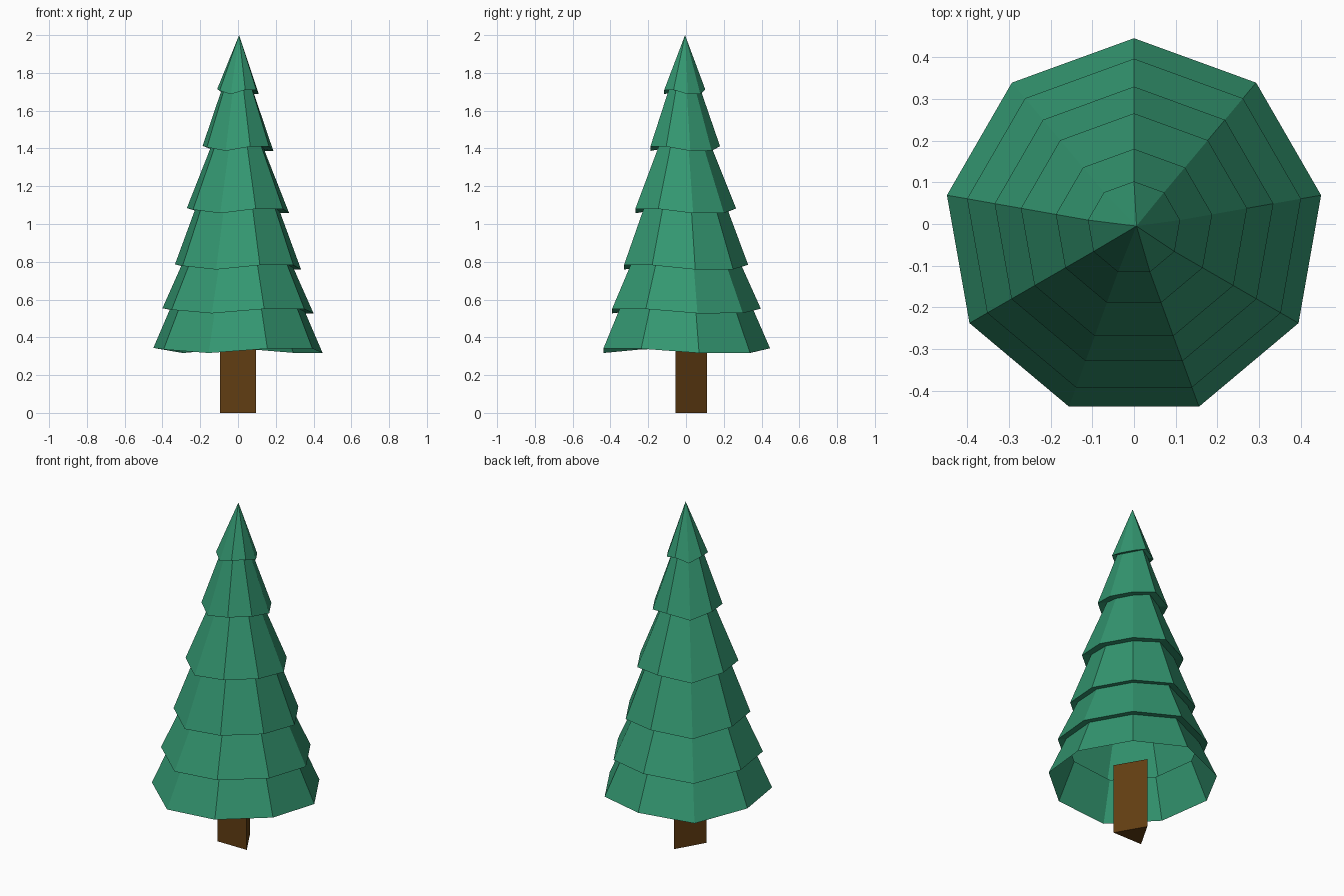
import bpy, bmesh, math

if "Cube" in bpy.data.objects:
    bpy.data.objects.remove(bpy.data.objects["Cube"])


def material(name, rgb):
    m = bpy.data.materials.new(name)
    m.diffuse_color = (*rgb, 1.0)
    m.use_nodes = True
    m.node_tree.nodes["Principled BSDF"].inputs["Base Color"].default_value = m.diffuse_color
    return m


def finish(bm, name, mat):
    bmesh.ops.recalc_face_normals(bm, faces=bm.faces)
    me = bpy.data.meshes.new(name)
    bm.to_mesh(me)
    bm.free()
    me.materials.append(mat)
    ob = bpy.data.objects.new(name, me)
    bpy.context.collection.objects.link(ob)
    return ob


green = material("needle green", (0.034, 0.31, 0.165))
brown = material("bark brown", (0.12, 0.047, 0.006))

# Foliage: one hollow nine-sided shell with a stepped profile
SIDES = 9
CY = -0.01
wave = [.012, -.012, -.013, .010, .010, -.013, .006, .014, -.013]  # uneven rim
# rim radius, rim height, radius where the tier meets the one above
tiers = [(.455, .33, .36), (.406, .54, .298), (.339, .772, .225),
         (.275, 1.07, .14), (.190, 1.40, .084), (.112, 1.70, 0)]

bm = bmesh.new()


def ring(r, z):
    verts = []
    for k in range(SIDES):
        a = math.radians(k * 360 / SIDES)
        verts.append(bm.verts.new((r * math.sin(a), CY + r * math.cos(a), z + wave[k])))
    return verts


def bridge(lo, hi):
    for k in range(SIDES):
        n = (k + 1) % SIDES
        bm.faces.new((lo[k], lo[n], hi[n], hi[k]))


previous = None
for i, (r, z, top_r) in enumerate(tiers):
    rim = ring(r, z)
    if previous:
        bridge(previous, rim)      # ledge under the tier
    if top_r:
        previous = ring(top_r, tiers[i + 1][1] + 0.008)
        bridge(rim, previous)      # sloping side
    else:
        tip = bm.verts.new((0.006, -0.005, 2.0))
        for k in range(SIDES):
            bm.faces.new((rim[k], rim[(k + 1) % SIDES], tip))
finish(bm, "foliage", green)

# Trunk: three-sided prism reaching into the hollow foliage
bm = bmesh.new()
base = [bm.verts.new((.11 * math.sin(a), .11 * math.cos(a), 0))
        for a in (k * math.tau / 3 for k in range(3))]
face = bm.faces.new(base)
ext = bmesh.ops.extrude_face_region(bm, geom=[face], use_keep_orig=True)
bmesh.ops.translate(bm, vec=(0, 0, .415),
                    verts=[v for v in ext["geom"] if isinstance(v, bmesh.types.BMVert)])
finish(bm, "trunk", brown)
